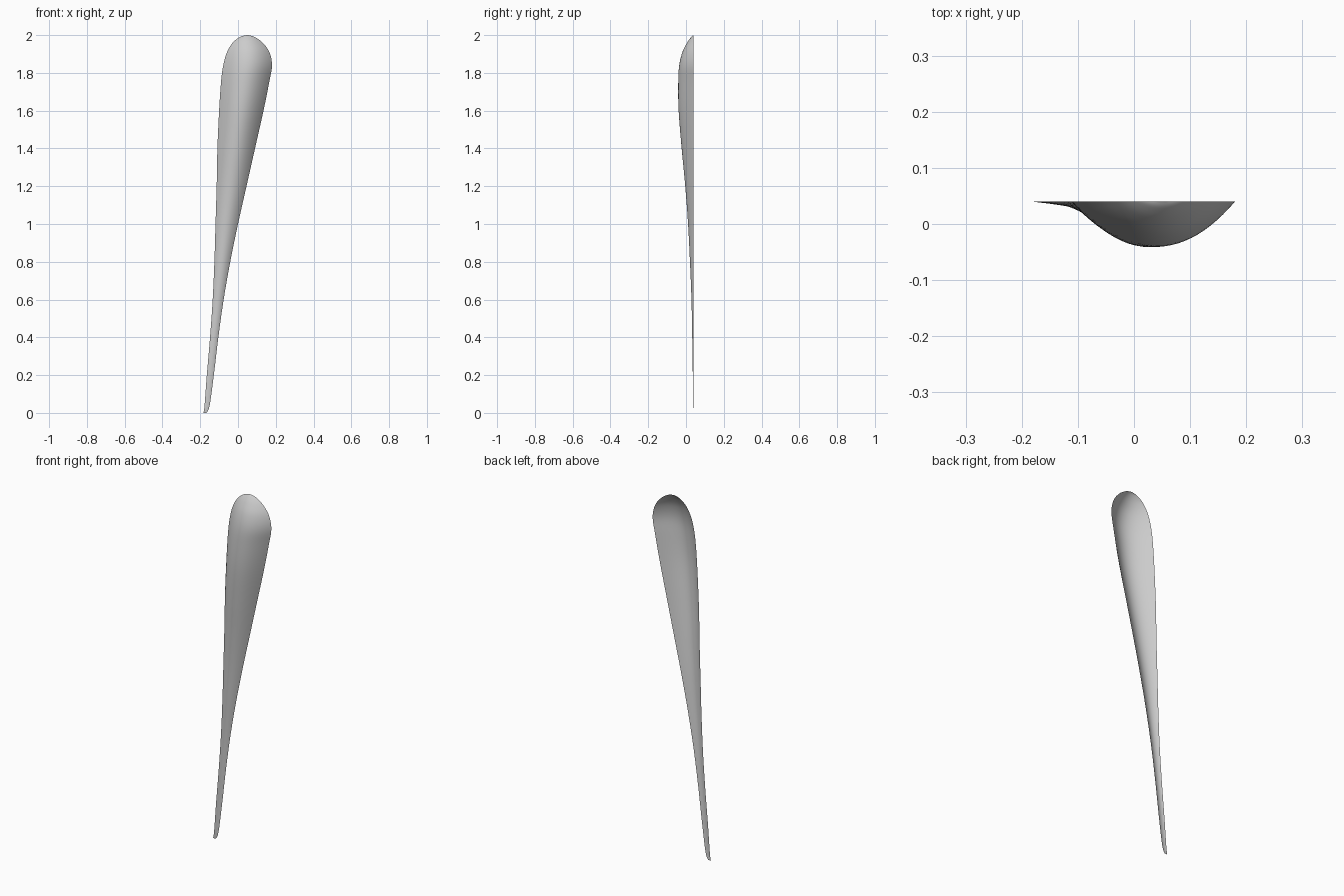
import bpy
from mathutils import Vector

cube = bpy.data.objects.get("Cube")
if cube:
    bpy.data.objects.remove(cube, do_unlink=True)

BACK = 0.04      # plane of the open rim
COLUMNS = 24     # faces across the shell
STEPS = 5        # rows between stations

# Stations up the blade: height, right edge x, left edge x, bulge depth
stations = [Vector(s) for s in (
    (0.0, -0.183, -0.167, 0.0),
    (0.04, -0.177, -0.150, 0.002),
    (0.2, -0.165, -0.128, 0.004),
    (0.4, -0.148, -0.104, 0.007),
    (0.6, -0.134, -0.076, 0.011),
    (0.8, -0.125, -0.041, 0.019),
    (1.0, -0.119, 0.000, 0.029),
    (1.2, -0.113, 0.045, 0.044),
    (1.4, -0.109, 0.090, 0.063),
    (1.6, -0.100, 0.135, 0.079),
    (1.75, -0.090, 0.165, 0.081),
    (1.84, -0.078, 0.180, 0.076),
    (1.91, -0.058, 0.166, 0.059),
    (1.96, -0.028, 0.130, 0.034),
    (1.99, 0.010, 0.088, 0.012),
    (2.0, 0.045, 0.055, 0.0),
)]


def blend(a, b, c, d, t):
    """Smooth curve from b to c."""
    return 0.5 * (2 * b + (c - a) * t + (2 * a - 5 * b + 4 * c - d) * t ** 2
                  + (3 * b - a - 3 * c + d) * t ** 3)


def smooth_rows(points, steps):
    padded = [points[0]] + points + [points[-1]]
    rows = [blend(*padded[i:i + 4], k / steps)
            for i in range(len(points) - 1) for k in range(steps)]
    return rows + [points[-1]]


# Open, hollow shell with a parabolic bulge toward the front
rows = smooth_rows(stations, STEPS)
verts, faces = [], []
for z, x0, x1, depth in rows:
    for c in range(COLUMNS + 1):
        u = 2 * c / COLUMNS - 1
        x = (x0 + x1) / 2 + u * (x1 - x0) / 2
        verts.append((x, BACK - max(depth, 0) * (1 - u * u), min(max(z, 0), 2)))
width = COLUMNS + 1
for r in range(len(rows) - 1):
    for c in range(COLUMNS):
        a = r * width + c
        faces.append((a, a + 1, a + width + 1, a + width))

mesh = bpy.data.meshes.new("curved_blade_shell")
mesh.from_pydata(verts, [], faces)
mesh.update()
shell = bpy.data.objects.new("curved_blade_shell", mesh)
bpy.context.collection.objects.link(shell)
for polygon in mesh.polygons:
    polygon.use_smooth = True
